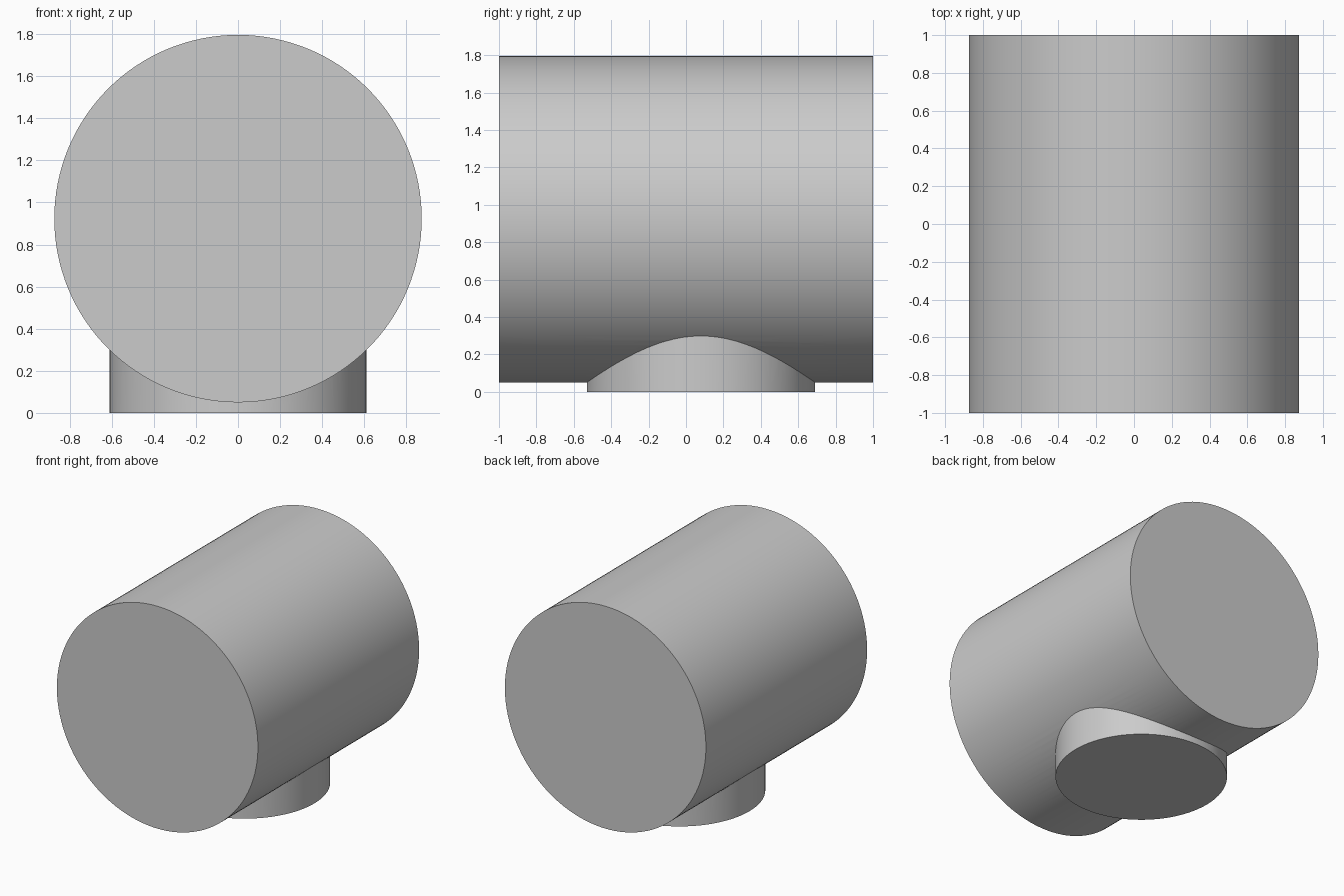
import bpy, math

if "Cube" in bpy.data.objects:
    bpy.data.objects.remove(bpy.data.objects["Cube"])

grey = bpy.data.materials.new("grey")
grey.diffuse_color = (0.6, 0.6, 0.6, 1)
grey.use_nodes = True
grey.node_tree.nodes["Principled BSDF"].inputs["Base Color"].default_value = grey.diffuse_color


def cylinder(name, radius, depth, location, rotation=(0, 0, 0)):
    bpy.ops.mesh.primitive_cylinder_add(vertices=128, radius=radius, depth=depth,
                                        location=location, rotation=rotation)
    obj = bpy.context.object
    obj.name = name
    obj.data.materials.append(grey)
    return obj


# Short upright stub under the drum, slightly behind the middle
stub = cylinder("stub", 0.61, 0.6, (0, 0.08, 0.3))

# Large horizontal drum running front to back
drum = cylinder("drum_with_stub", 0.873, 2.0, (0, 0, 0.923), (math.pi / 2, 0, 0))

# Fuse the stub to the drum so no hidden faces remain inside
fuse = drum.modifiers.new("fuse", 'BOOLEAN')
fuse.operation = 'UNION'
fuse.solver = 'EXACT'
fuse.object = stub
bpy.ops.object.modifier_apply(modifier=fuse.name)
bpy.data.objects.remove(stub)

# Smooth walls, sharp rims and seam
bpy.ops.object.shade_smooth_by_angle(angle=math.radians(25))
